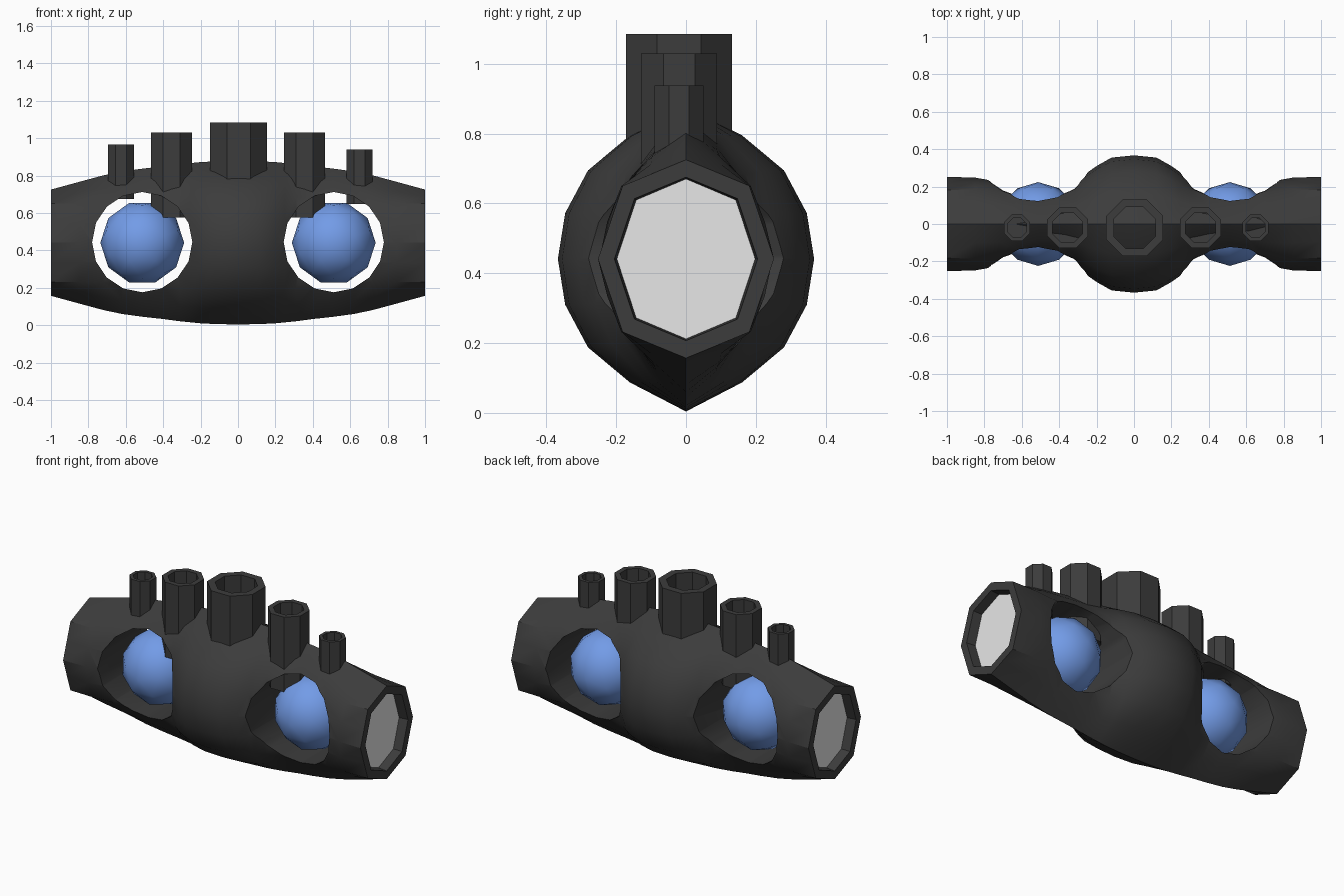
import bpy, bmesh, math
from mathutils import Matrix, Vector

if "Cube" in bpy.data.objects:
    bpy.data.objects.remove(bpy.data.objects["Cube"])

CZ = 0.441  # height of the body axis


def material(name, rgb):
    m = bpy.data.materials.new(name)
    m.diffuse_color = (*rgb, 1)
    m.use_nodes = True
    m.node_tree.nodes["Principled BSDF"].inputs["Base Color"].default_value = m.diffuse_color
    return m


BLACK = material("charcoal", (0.045, 0.045, 0.045))
BLUE = material("soft_blue", (0.17, 0.33, 0.80))
WHITE = material("pale_grey", (0.8, 0.8, 0.8))


def make_object(name, bm, *mats):
    bmesh.ops.recalc_face_normals(bm, faces=bm.faces)
    me = bpy.data.meshes.new(name)
    bm.to_mesh(me)
    bm.free()
    for m in mats:
        me.materials.append(m)
    ob = bpy.data.objects.new(name, me)
    bpy.context.collection.objects.link(ob)
    return ob


def smooth(ob, angle):
    bpy.ops.object.select_all(action='DESELECT')
    ob.select_set(True)
    bpy.context.view_layer.objects.active = ob
    bpy.ops.object.shade_smooth_by_angle(angle=math.radians(angle))


def loft(bm, rings):
    """Skin a list of rings and cap both ends; returns the two caps."""
    vs = [[bm.verts.new(p) for p in r] for r in rings]
    n = len(vs[0])
    for a, b in zip(vs, vs[1:]):
        for i in range(n):
            j = (i + 1) % n
            bm.faces.new((a[i], a[j], b[j], b[i]))
    return bm.faces.new(vs[0]), bm.faces.new(vs[-1])


# Body cross-sections: one quarter, pointed in the middle, octagonal at the ends
POINTED = [(0, 1), (.437, .81), (.765, .58), (.943, .30), (1, 0)]
OCTAGON = [(0, 1), (.36, .869), (.72, .737), (.86, .369), (1, 0)]


def section(x, w, h, t):
    q = [Vector(a).lerp(Vector(b), t) for a, b in zip(POINTED, OCTAGON)]
    half = [(p.x, p.y) for p in q] + [(p.x, -p.y) for p in q[-2::-1]]
    full = half + [(-a, b) for a, b in half[-2:0:-1]]
    return [(x, a * w, CZ + b * h) for a, b in full]


# x, half width, half height, blend to octagon (last two form the end recess)
STATIONS = [(0, .367, .437, 0), (.12, .355, .435, 0), (.20, .31, .431, 0),
            (.25, .275, .426, 0), (.31, .222, .42, 0), (.40, .2, .408, 0),
            (.51, .2, .396, 0), (.62, .205, .381, 0), (.72, .225, .36, .05),
            (.85, .248, .325, .4), (1, .252, .284, 1),
            (1, .205, .234, 1), (.945, .198, .229, 1)]
bm = bmesh.new()
rings = [section(-x, w, h, t) for x, w, h, t in STATIONS[:0:-1]]
rings += [section(*s) for s in STATIONS]
for cap in loft(bm, rings):
    cap.material_index = 1
body = make_object("body", bm, BLACK, WHITE)

# Cut the two round windows through the body
cutters = []
for side in (-1, 1):
    bm = bmesh.new()
    bmesh.ops.create_cone(bm, cap_ends=True, segments=16, radius1=.268, radius2=.268,
                          depth=1.2, matrix=Matrix.Translation((side * .512, 0, .444))
                          @ Matrix.Rotation(math.pi / 2, 4, 'X'))
    cut = make_object("window_cutter", bm, BLACK)
    cut.hide_render = True
    mod = body.modifiers.new("window", 'BOOLEAN')
    mod.operation, mod.solver, mod.object = 'DIFFERENCE', 'EXACT', cut
    cutters.append(cut)
dg = bpy.context.evaluated_depsgraph_get()
mesh = bpy.data.meshes.new_from_object(body.evaluated_get(dg))
body.modifiers.clear()
body.data = mesh
for c in cutters:
    bpy.data.objects.remove(c)
smooth(body, 30)

# Blue balls floating in the windows
for side, name in ((-1, "left_ball"), (1, "right_ball")):
    bm = bmesh.new()
    bmesh.ops.create_icosphere(bm, subdivisions=2, radius=.224,
                               matrix=Matrix.Translation((side * .512, 0, CZ))
                               @ Matrix.Rotation(math.pi / 2, 4, 'X')
                               @ Matrix.Rotation(math.pi / 10, 4, 'Z'))
    smooth(make_object(name, bm, BLUE), 60)


def octagon(x, apothem, z):
    r = apothem / math.cos(math.pi / 8)
    return [(x + r * math.cos((k + .5) * math.pi / 4),
             -.02 + r * math.sin((k + .5) * math.pi / 4), z) for k in range(8)]


# Row of octagonal pipes along the top: name, x, radius, bottom, top
for name, x, r, z0, z1 in (("centre_pipe", 0.003, .152, .46, 1.085),
                           ("left_middle_pipe", -.355, .109, .575, 1.03),
                           ("right_middle_pipe", .355, .109, .575, 1.03),
                           ("left_small_pipe", -.626, .07, .675, .965),
                           ("right_small_pipe", .649, .07, .648, .938)):
    bm = bmesh.new()
    loft(bm, [octagon(x, r, z0), octagon(x, r, z1), octagon(x, r * .73, z1),
              octagon(x, r * .73, z1 - (z1 - z0) * .5)])
    make_object(name, bm, BLACK)
